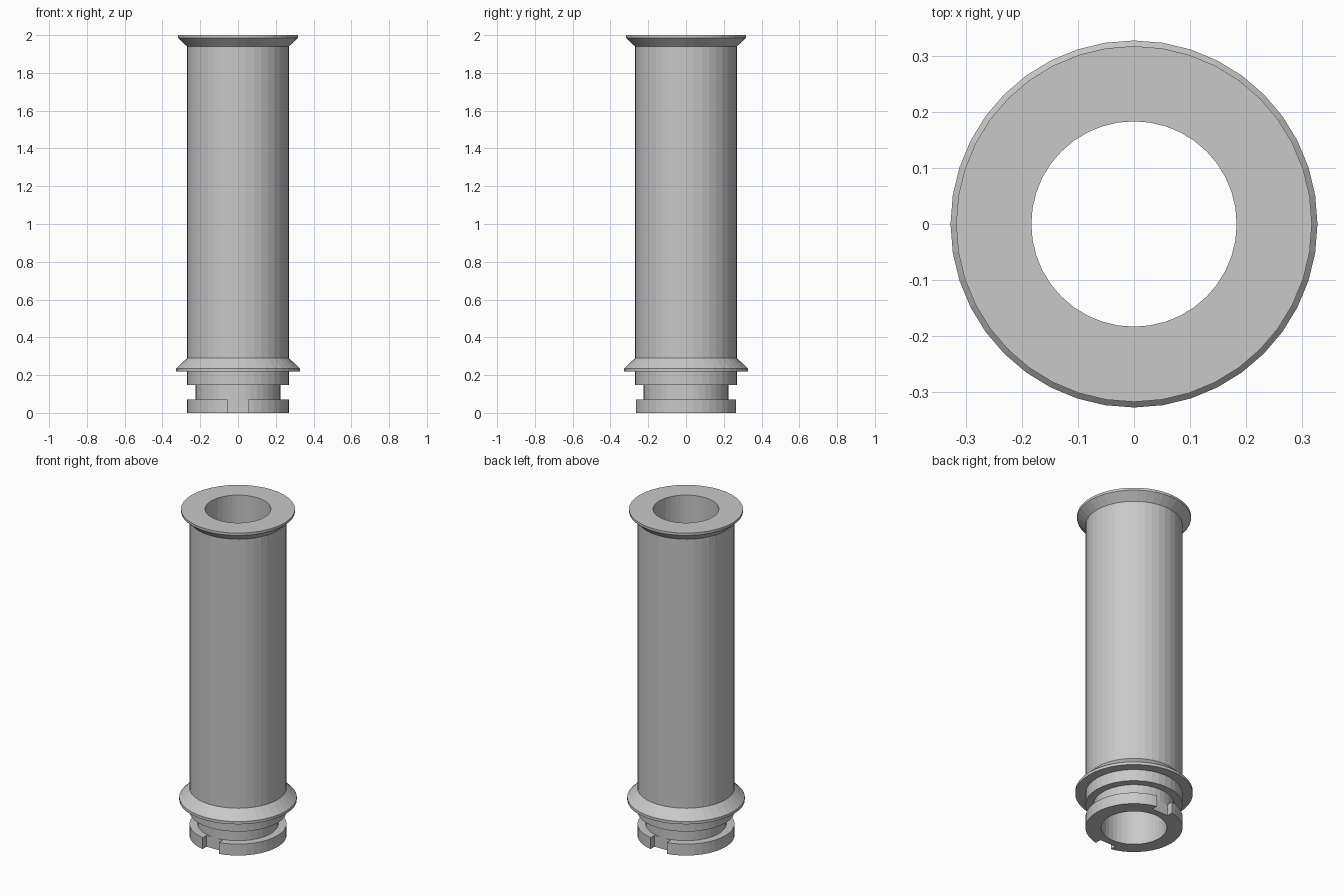
import bpy
import bmesh
from math import tau
from mathutils import Matrix

SIDES = 40
BORE = 0.183

cube = bpy.data.objects.get("Cube")
if cube:
    bpy.data.objects.remove(cube, do_unlink=True)

grey = bpy.data.materials.new("light_grey")
grey.use_nodes = True
grey.diffuse_color = (0.58, 0.58, 0.58, 1)
grey.node_tree.nodes["Principled BSDF"].inputs["Base Color"].default_value = grey.diffuse_color


def add_object(name, bm):
    bmesh.ops.recalc_face_normals(bm, faces=bm.faces)
    mesh = bpy.data.meshes.new(name)
    bm.to_mesh(mesh)
    bm.free()
    mesh.materials.append(grey)
    obj = bpy.data.objects.new(name, mesh)
    bpy.context.collection.objects.link(obj)
    return obj


def lathe(name, profile):
    """Revolve a closed (radius, height) outline around z."""
    bm = bmesh.new()
    verts = [bm.verts.new((r, 0, z)) for r, z in profile]
    edges = [bm.edges.new((a, b)) for a, b in zip(verts, verts[1:] + verts[:1])]
    bmesh.ops.spin(bm, geom=verts + edges, cent=(0, 0, 0), axis=(0, 0, 1),
                   angle=tau, steps=SIDES, use_merge=True)
    bmesh.ops.remove_doubles(bm, verts=bm.verts, dist=0.0001)
    return add_object(name, bm)


# Hollow sleeve: locking ring, groove, collar, lower flange, tube, flared rim
sleeve = lathe("flanged_sleeve", [
    (BORE, 0), (0.27, 0), (0.27, 0.07),
    (0.225, 0.07), (0.225, 0.147), (0.27, 0.147), (0.27, 0.218),
    (0.327, 0.218), (0.327, 0.235), (0.27, 0.29),
    (0.27, 1.94), (0.317, 1.985), (0.317, 2), (BORE, 2),
])

# Front and back slots through the locking ring, down to the groove wall
for side, label in ((-1, "front"), (1, "back")):
    bm = bmesh.new()
    bmesh.ops.create_cube(bm, size=1, matrix=Matrix.Translation((0, side * 0.275, 0.04))
                          @ Matrix.Diagonal((0.11, 0.1, 0.14, 1)))
    cutter = add_object(label + "_slot_cutter", bm)
    cutter.hide_render = True
    cutter.hide_viewport = True
    cut = sleeve.modifiers.new(label + "_slot", "BOOLEAN")
    cut.operation = "DIFFERENCE"
    cut.solver = "EXACT"
    cut.object = cutter
